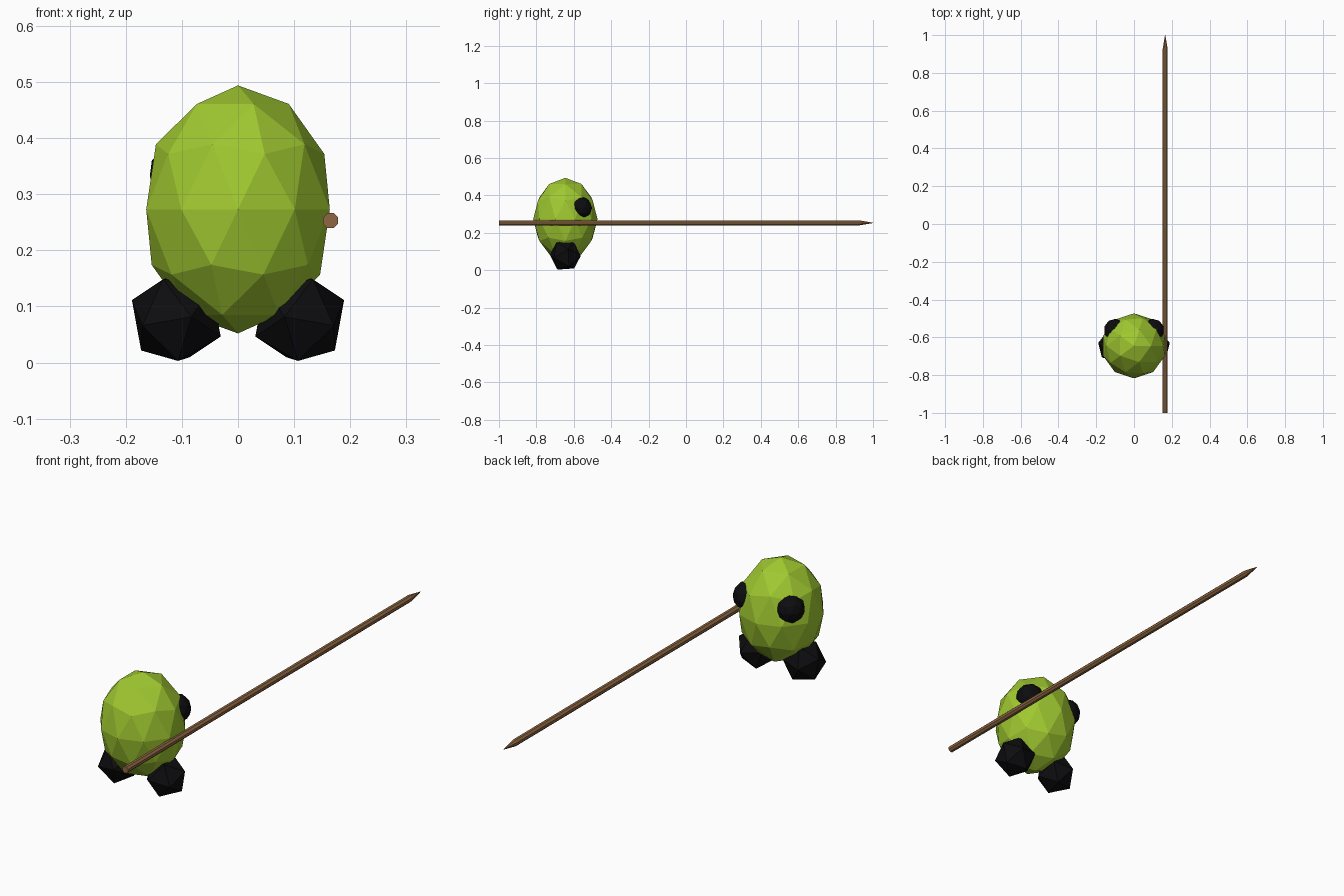
import bpy, bmesh, math
from mathutils import Matrix

if "Cube" in bpy.data.objects:
    bpy.data.objects.remove(bpy.data.objects["Cube"])


def material(name, rgb):
    m = bpy.data.materials.new(name)
    m.diffuse_color = (*rgb, 1)
    m.use_nodes = True
    m.node_tree.nodes["Principled BSDF"].inputs["Base Color"].default_value = m.diffuse_color
    return m


green = material("leaf green", (0.35, 0.58, 0.03))
black = material("black", (0.004, 0.004, 0.005))
brown = material("wood brown", (0.27, 0.135, 0.055))


def finish(name, bm, mat):
    bmesh.ops.recalc_face_normals(bm, faces=bm.faces)
    me = bpy.data.meshes.new(name)
    bm.to_mesh(me)
    bm.free()
    me.materials.append(mat)
    ob = bpy.data.objects.new(name, me)
    bpy.context.collection.objects.link(ob)
    return ob


def ball(name, subdiv, matrix, mat):
    bm = bmesh.new()
    bmesh.ops.create_icosphere(bm, subdivisions=subdiv, radius=1, matrix=matrix)
    return finish(name, bm, mat)


def rot(deg, axis):
    return Matrix.Rotation(math.radians(deg), 4, axis)


Y = -0.645  # body centre along the pole

# Egg-shaped faceted body
ball("body", 2, Matrix.Translation((0, Y, 0.273))
     @ Matrix.Diagonal((0.172, 0.172, 0.221, 1)), green)

# Mirrored feet (tilted icosahedra) and eyes
for side, s in (("right", 1), ("left", -1)):
    flip = Matrix.Diagonal((s, 1, 1, 1))
    foot = (Matrix.Translation((0.11, Y, 0.079)) @ rot(13, 'Z') @ rot(4, 'X')
            @ rot(68, 'Y') @ Matrix.Scale(0.087, 4))
    ball(side + "_foot", 1, flip @ foot, black)
    eye = Matrix.Translation((0.1, -0.562, 0.333)) @ Matrix.Scale(0.06, 4)
    ball(side + "_eye", 2, flip @ eye, black)

# Pole: octagonal shaft with a sharpened tip
bm = bmesh.new()
rings = []
for y, r in ((-1, 0.0145), (0.925, 0.0145), (1, 0.001)):
    rings.append([bm.verts.new((0.165 + r * math.cos(a), y, 0.253 + r * math.sin(a)))
                  for a in (math.pi / 8 + k * math.pi / 4 for k in range(8))])
for a, b in zip(rings, rings[1:]):
    for k in range(8):
        j = (k + 1) % 8
        bm.faces.new((a[k], a[j], b[j], b[k]))
bm.faces.new(rings[0])
bm.faces.new(rings[-1])
finish("spear_pole", bm, brown)
